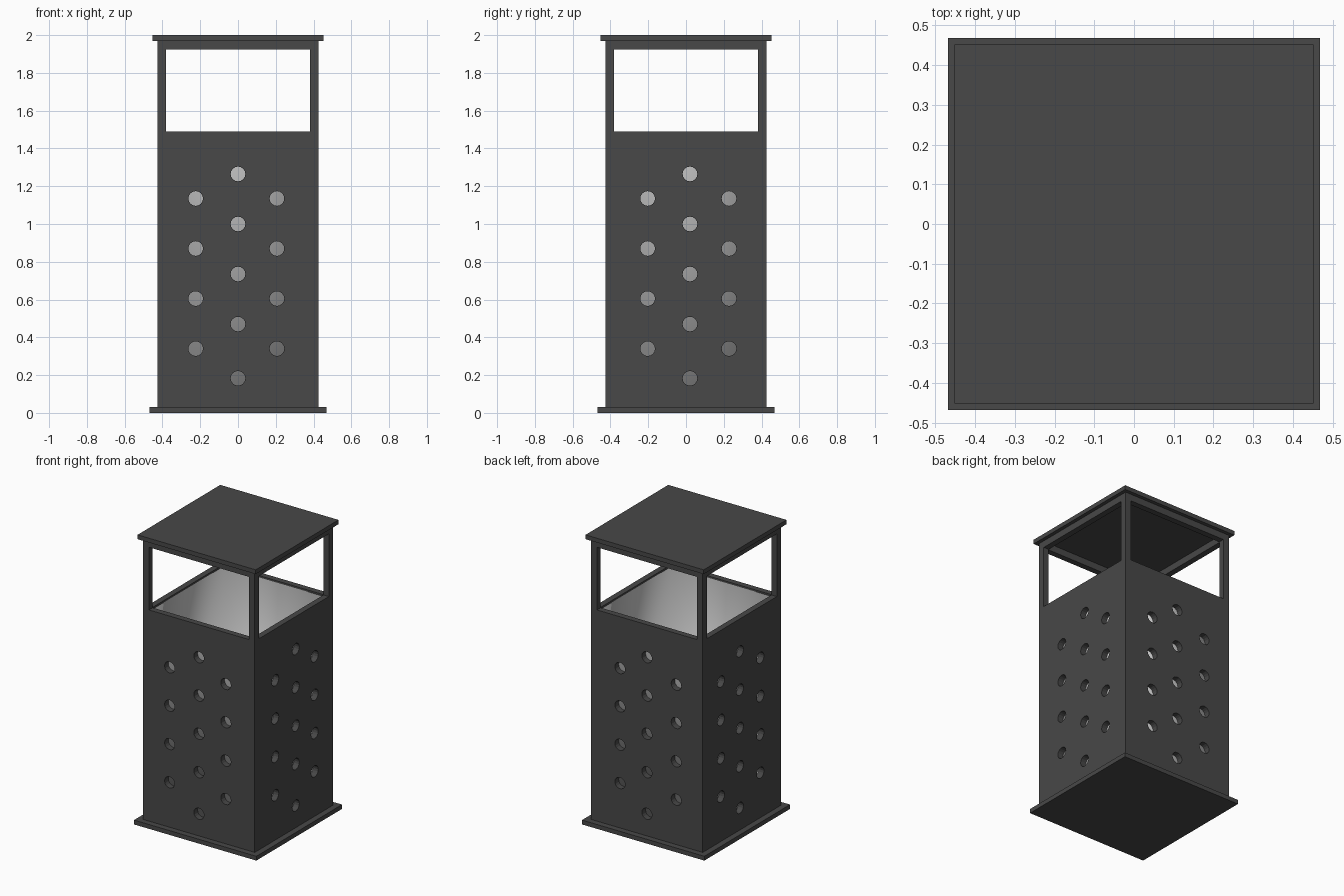
import bpy, bmesh
from math import radians
from mathutils import Matrix, Vector

if "Cube" in bpy.data.objects:
    bpy.data.objects.remove(bpy.data.objects["Cube"])


def material(name, grey):
    m = bpy.data.materials.new(name)
    m.diffuse_color = (grey, grey, grey, 1)
    m.use_nodes = True
    m.node_tree.nodes["Principled BSDF"].inputs["Base Color"].default_value = m.diffuse_color
    return m


DARK = material("dark_grey_metal", 0.065)
LIGHT = material("light_grey_liner", 0.62)


def make_object(name, bm, mat=None):
    me = bpy.data.meshes.new(name)
    bm.to_mesh(me)
    bm.free()
    ob = bpy.data.objects.new(name, me)
    bpy.context.collection.objects.link(ob)
    if mat:
        me.materials.append(mat)
    return ob


def box(name, hx, hy, z0, z1, mat=None):
    bm = bmesh.new()
    m = Matrix.Translation((0, 0, (z0 + z1) / 2)) @ Matrix.Diagonal((2 * hx, 2 * hy, z1 - z0, 1))
    bmesh.ops.create_cube(bm, size=1, matrix=m)
    return make_object(name, bm, mat)


def hole_pattern(name, columns, along_x):
    """Round rods running straight through two opposite walls."""
    bm = bmesh.new()
    rot = Matrix.Rotation(radians(90), 4, 'Y' if along_x else 'X')
    left, centre, right = columns
    spots = [(centre, z) for z in (1.265, 1.0, 0.735, 0.47, 0.183)]
    spots += [(u, z) for u in (left, right) for z in (1.135, 0.87, 0.605, 0.34)]
    for u, z in spots:
        pos = Vector((0, u, z) if along_x else (u, 0, z))
        bmesh.ops.create_cone(bm, cap_ends=True, segments=16, radius1=0.039, radius2=0.039,
                              depth=1.2, matrix=Matrix.Translation(pos) @ rot)
    return make_object(name, bm)


# Base and roof plates
box("base_plate", 0.468, 0.468, 0, 0.03, DARK)
box("roof_plate", 0.452, 0.452, 1.97, 2.0, DARK)

# Perforated casing with four window openings
casing = box("casing", 0.427, 0.427, 0.03, 1.97, DARK)
cutters = [
    box("cavity_cutter", 0.386, 0.386, -0.1, 2.1),
    box("window_cutter_x", 1, 0.382, 1.49, 1.923),
    box("window_cutter_y", 0.382, 1, 1.49, 1.923),
    hole_pattern("hole_cutter_y", (-0.224, 0, 0.206), False),
    hole_pattern("hole_cutter_x", (-0.203, 0.021, 0.228), True),
]
bpy.context.view_layer.objects.active = casing
for c in cutters:
    c.hide_render = True
    mod = casing.modifiers.new(c.name, 'BOOLEAN')
    mod.operation = 'DIFFERENCE'
    mod.solver = 'EXACT'
    mod.object = c
    bpy.ops.object.modifier_apply(modifier=mod.name)
for c in cutters:
    bpy.data.objects.remove(c)

# Open-topped smooth inner liner
bm = bmesh.new()
bmesh.ops.create_cube(bm, size=1, matrix=Matrix.Translation((0, 0, 0.76))
                      @ Matrix.Diagonal((0.764, 0.764, 1.44, 1)))
bm.normal_update()
bmesh.ops.delete(bm, geom=[f for f in bm.faces if f.normal.z > 0.9], context='FACES')
for f in bm.faces:
    f.smooth = True
make_object("inner_liner", bm, LIGHT)
